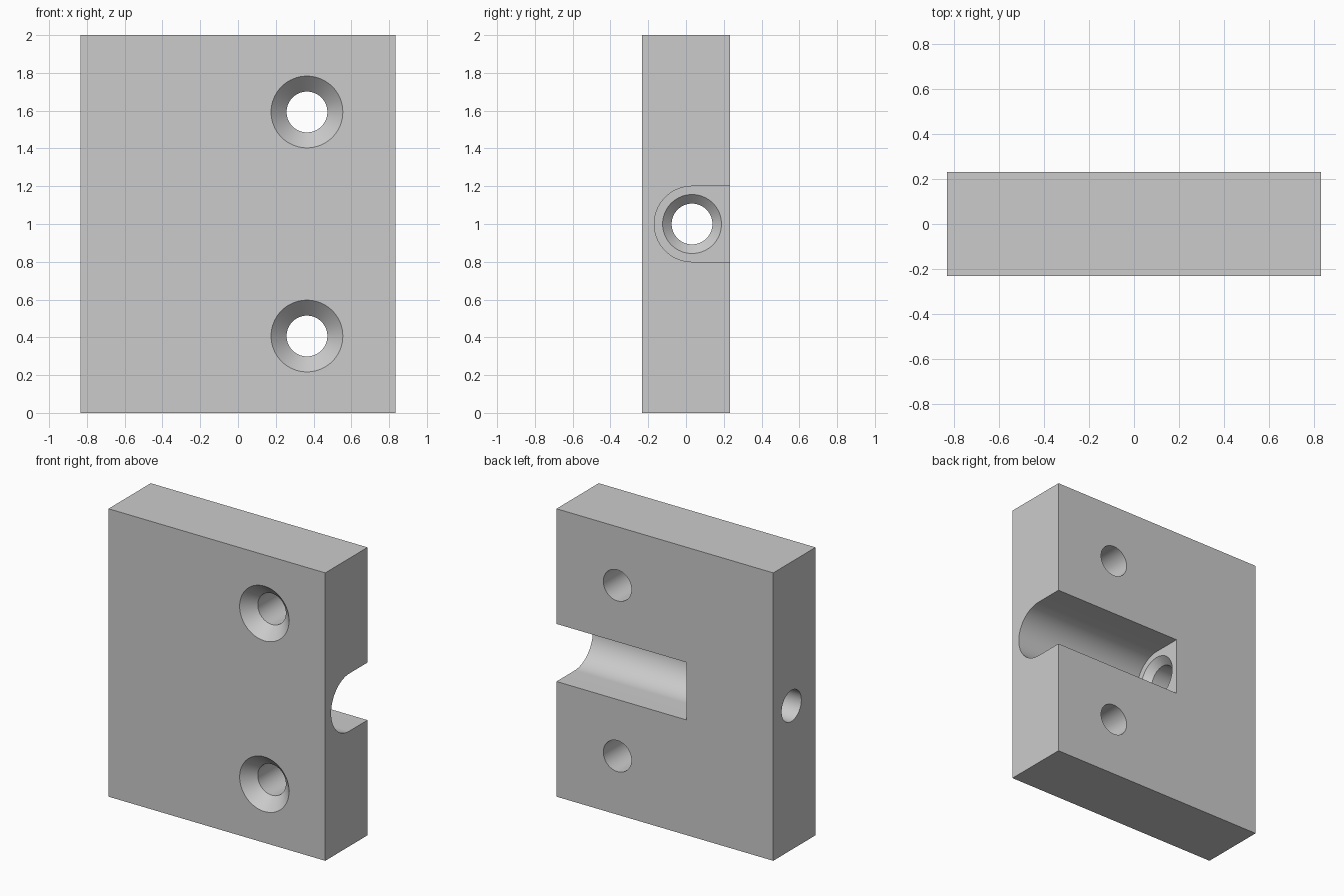
import bpy, bmesh, math
from mathutils import Matrix, Vector

if "Cube" in bpy.data.objects:
    bpy.data.objects.remove(bpy.data.objects["Cube"])

HALF_W, HALF_T, HEIGHT = 0.833, 0.232, 2.0
BORE = 0.108        # radius of all screw holes
SLOT_R, SLOT_Y, SLOT_END = 0.2, 0.032, -0.165
MID = HEIGHT / 2

grey = bpy.data.materials.new("plain grey")
grey.use_nodes = True
grey.diffuse_color = (0.6, 0.6, 0.6, 1)
grey.node_tree.nodes["Principled BSDF"].inputs["Base Color"].default_value = (0.6, 0.6, 0.6, 1)


def make_object(name, bm):
    bmesh.ops.recalc_face_normals(bm, faces=bm.faces)
    mesh = bpy.data.meshes.new(name)
    bm.to_mesh(mesh)
    bm.free()
    mesh.materials.append(grey)
    obj = bpy.data.objects.new(name, mesh)
    bpy.context.collection.objects.link(obj)
    return obj


def box(name, low, high):
    bm = bmesh.new()
    low, high = Vector(low), Vector(high)
    size = Matrix.Diagonal(high - low).to_4x4()
    bmesh.ops.create_cube(bm, size=1, matrix=Matrix.Translation((low + high) / 2) @ size)
    return make_object(name, bm)


def extruded(name, outline, x0, x1):
    """Solid from a y-z outline running along x."""
    bm = bmesh.new()
    face = bm.faces.new([bm.verts.new((x0, y, z)) for y, z in outline])
    new = bmesh.ops.extrude_face_region(bm, geom=[face])["geom"]
    verts = [v for v in new if isinstance(v, bmesh.types.BMVert)]
    bmesh.ops.translate(bm, verts=verts, vec=(x1 - x0, 0, 0))
    return make_object(name, bm)


def countersunk_drill(name, mouth, direction, sink_radius, sides=64):
    """Turned cutter: wide mouth, 45 degree cone, then a straight bore."""
    slope = sink_radius - BORE
    profile = [(sink_radius + 0.01, -0.01), (BORE, slope), (BORE, 1.2)]
    turn = Vector((0, 0, 1)).rotation_difference(Vector(direction)).to_matrix().to_4x4()
    place = Matrix.Translation(mouth) @ turn
    bm = bmesh.new()
    rings = [[bm.verts.new(place @ Vector((r * math.cos(a), r * math.sin(a), d)))
              for a in (math.tau * i / sides for i in range(sides))] for r, d in profile]
    for near, far in zip(rings, rings[1:]):
        for i in range(sides):
            j = (i + 1) % sides
            bm.faces.new((near[i], near[j], far[j], far[i]))
    bm.faces.new(rings[0])
    bm.faces.new(rings[-1])
    return make_object(name, bm)


# Main block
block = box("mounting_block", (-HALF_W, -HALF_T, 0), (HALF_W, HALF_T, HEIGHT))

# Round-bottomed slot, open at the back and at the left end
arc = [math.radians(90 + 180 * i / 48) for i in range(49)]
outline = [(SLOT_Y + SLOT_R * math.cos(a), MID + SLOT_R * math.sin(a)) for a in arc]
outline += [(HALF_T + 0.1, MID - SLOT_R), (HALF_T + 0.1, MID + SLOT_R)]
cutters = [extruded("slot_cutter", outline, SLOT_END, HALF_W + 0.1)]

# Two countersunk holes through the front, one from the slot end to the side
for side, z in (("upper", MID + 0.593), ("lower", MID - 0.593)):
    cutters.append(countersunk_drill(side + "_hole_cutter", (0.365, -HALF_T, z), (0, 1, 0), 0.19))
cutters.append(countersunk_drill("side_hole_cutter", (SLOT_END, SLOT_Y, MID), (-1, 0, 0), 0.156))

# Cut, then drop the cutters
bpy.ops.object.select_all(action="DESELECT")
bpy.context.view_layer.objects.active = block
block.select_set(True)
for cutter in cutters:
    mod = block.modifiers.new(cutter.name, "BOOLEAN")
    mod.operation, mod.solver, mod.object = "DIFFERENCE", "EXACT", cutter
    bpy.ops.object.modifier_apply(modifier=mod.name)
    bpy.data.objects.remove(cutter)

bpy.ops.object.shade_smooth_by_angle(angle=math.radians(25))
